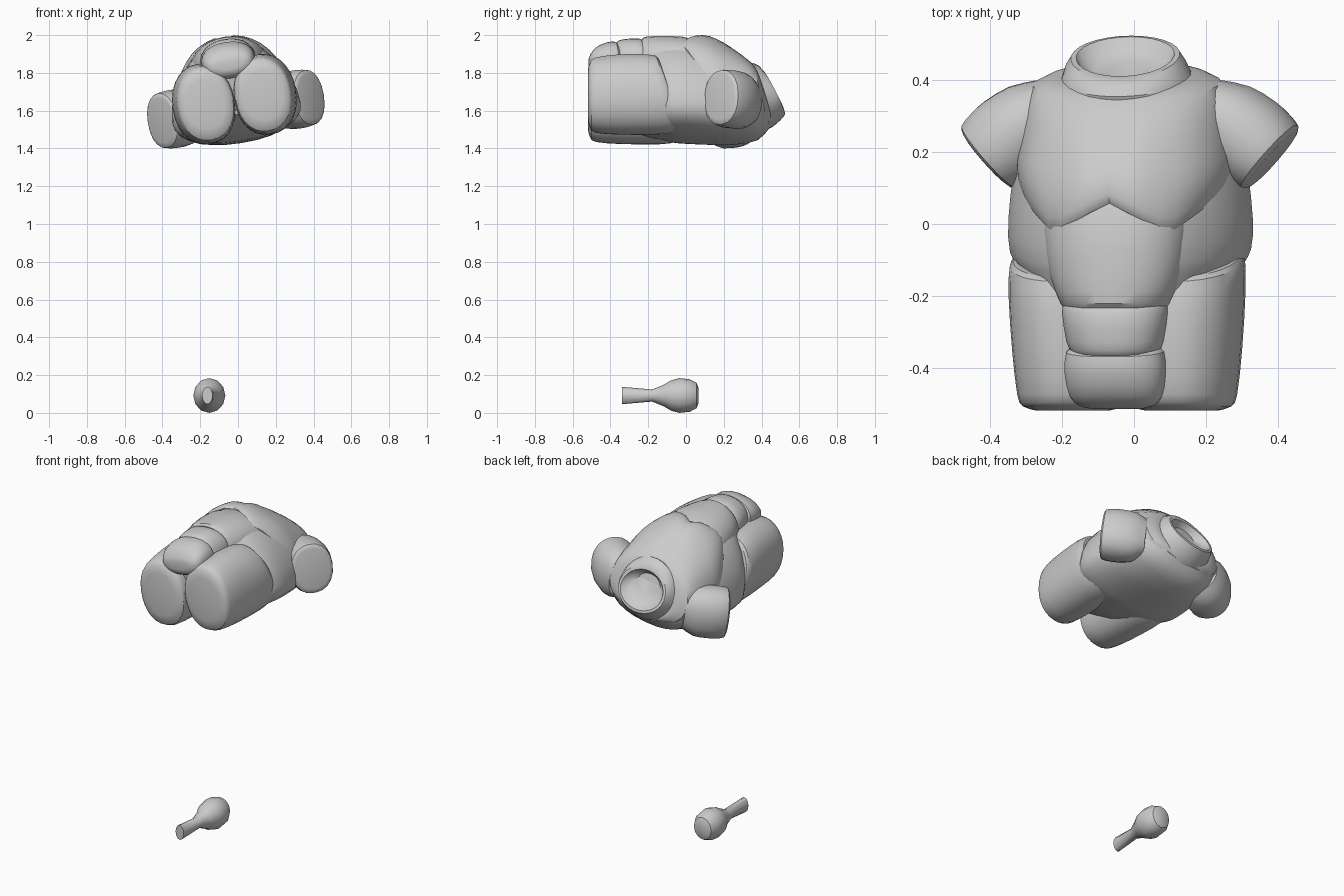
import bpy, bmesh, math
from mathutils import Matrix, Vector

# The torso lies on its back, rolled slightly; local height 0 is z = 1.6
ROLL = Matrix.Translation((-0.01, 0, 1.6)) @ Matrix.Rotation(math.radians(-9), 4, 'Y')


def catmull(a, b, c, d, t):
    return tuple(0.5 * (2 * q + (r - p) * t + (2 * p - 5 * q + 4 * r - s) * t * t
                        + (3 * q - p - 3 * r + s) * t ** 3) for p, q, r, s in zip(a, b, c, d))


def loft(name, rings, matrix=ROLL, sides=28, steps=2, warp=None, et=1.1, eb=0.85):
    """Each ring: y at top, y at bottom, centre x, half width, height of middle, top, bottom."""
    dense = []
    n = len(rings)
    for i in range(n - 1):
        ctl = [rings[max(0, i - 1)], rings[i], rings[i + 1], rings[min(n - 1, i + 2)]]
        dense += [catmull(*ctl, k / steps) for k in range(steps)]
    dense.append(rings[-1])
    bm = bmesh.new()
    loops = []
    for yt, yb, cx, w, mid, top, bot in dense:
        loop = []
        for k in range(sides):
            a = 2 * math.pi * k / sides
            c, s = math.cos(a), math.sin(a)
            e = et if s > 0 else eb
            x = cx + w * math.copysign(abs(c) ** e, c)
            f = abs(s) ** e
            h = mid + (top - mid) * f if s > 0 else mid + (bot - mid) * f
            y = yb + (yt - yb) * (h - bot) / (top - bot)
            p = Vector((x, y, h))
            if warp:
                p = warp(p, s)
            loop.append(bm.verts.new(p))
        loops.append(loop)
    for p, q in zip(loops, loops[1:]):
        for k in range(sides):
            j = (k + 1) % sides
            bm.faces.new((p[k], p[j], q[j], q[k]))
    bm.faces.new(loops[0])
    bm.faces.new(loops[-1])
    bm.transform(matrix)
    bmesh.ops.recalc_face_normals(bm, faces=bm.faces)
    mesh = bpy.data.meshes.new(name)
    bm.to_mesh(mesh)
    bm.free()
    obj = bpy.data.objects.new(name, mesh)
    bpy.context.collection.objects.link(obj)
    bpy.ops.object.select_all(action='DESELECT')
    obj.select_set(True)
    bpy.context.view_layer.objects.active = obj
    bpy.ops.object.shade_smooth_by_angle(angle=math.radians(32))
    return obj


# Back, waist and hips core
loft("torso_core", [
    (-0.47, -0.43, 0, 0.15, 0.06, 0.28, -0.02),
    (-0.30, -0.26, 0, 0.23, 0.00, 0.33, -0.115),
    (-0.18, -0.10, 0, 0.31, -0.02, 0.355, -0.15),
    (-0.12, -0.05, 0, 0.339, -0.01, 0.37, -0.16),
    (0.00, 0.02, 0, 0.344, -0.01, 0.375, -0.165),
    (0.13, 0.15, 0, 0.33, -0.01, 0.35, -0.172),
    (0.22, 0.26, 0, 0.31, 0.00, 0.30, -0.172),
    (0.31, 0.38, 0, 0.29, 0.03, 0.25, -0.15),
    (0.35, 0.44, 0, 0.22, 0.06, 0.22, -0.09)])


# Chest plate with a centre groove and an M-shaped lower edge
def chest_warp(p, s):
    ax = abs(p.x)
    edge = 0.07 - 0.085 * ax / 0.165 if ax < 0.165 else -0.015 + 0.12 * (ax - 0.165) / 0.135
    y = p.y
    p.y += edge * max(0, min(1, 1 - y / 0.25))
    if s > 0:
        p.z -= 0.014 * max(0, 1 - ax / 0.045) * max(0, min(1, (0.36 - y) / 0.1))
    return p


loft("chest_plate", [
    (-0.005, -0.005, 0, 0.275, 0.03, 0.37, -0.08),
    (-0.012, -0.012, 0, 0.29, 0.03, 0.388, -0.10),
    (0.02, 0.02, 0, 0.303, 0.03, 0.400, -0.11),
    (0.10, 0.10, 0, 0.31, 0.03, 0.395, -0.12),
    (0.20, 0.20, 0, 0.305, 0.03, 0.355, -0.12),
    (0.28, 0.33, 0, 0.292, 0.04, 0.305, -0.12),
    (0.345, 0.43, 0, 0.262, 0.06, 0.252, -0.09),
    (0.37, 0.455, 0, 0.19, 0.07, 0.22, -0.06)], sides=40, warp=chest_warp, et=0.96)

# Raised collar with the neck socket hollowed inside
loft("neck_collar", [
    (0.335, 0.43, 0, 0.20, 0.06, 0.245, -0.10),
    (0.355, 0.46, 0, 0.182, 0.07, 0.255, -0.085),
    (0.385, 0.50, 0, 0.168, 0.085, 0.238, -0.05),
    (0.405, 0.525, 0, 0.153, 0.09, 0.216, -0.02),
    (0.412, 0.522, 0, 0.138, 0.09, 0.196, -0.005),
    (0.395, 0.485, 0, 0.12, 0.09, 0.178, 0.008),
    (0.38, 0.458, 0, 0.085, 0.09, 0.155, 0.03)], steps=1, et=1.0, eb=1.0)

# Stomach panels and groin
loft("upper_abdomen", [
    (0.09, 0.09, 0, 0.21, 0.24, 0.365, 0.15),
    (-0.02, -0.02, 0, 0.207, 0.24, 0.392, 0.15),
    (-0.14, -0.14, 0, 0.187, 0.25, 0.396, 0.15),
    (-0.222, -0.222, 0, 0.155, 0.25, 0.392, 0.15),
    (-0.236, -0.236, 0, 0.142, 0.25, 0.37, 0.15)], et=0.95)
loft("lower_abdomen", [
    (-0.22, -0.22, 0, 0.145, 0.26, 0.365, 0.15),
    (-0.25, -0.24, 0, 0.150, 0.26, 0.384, 0.15),
    (-0.33, -0.32, 0, 0.138, 0.26, 0.380, 0.15),
    (-0.365, -0.36, 0, 0.12, 0.26, 0.367, 0.15),
    (-0.378, -0.37, 0, 0.10, 0.26, 0.34, 0.15)], et=0.9)
loft("groin", [
    (-0.345, -0.32, 0, 0.11, 0.27, 0.335, 0.18),
    (-0.37, -0.34, 0, 0.138, 0.27, 0.365, 0.17),
    (-0.42, -0.42, 0, 0.142, 0.27, 0.362, 0.17),
    (-0.475, -0.485, 0, 0.13, 0.26, 0.337, 0.18),
    (-0.505, -0.508, 0, 0.105, 0.255, 0.30, 0.20),
    (-0.515, -0.515, 0, 0.07, 0.25, 0.275, 0.22)], et=0.9)

# Mirrored limbs
for side, label in ((-1, "left"), (1, "right")):
    def m(x):
        return side * x

    loft(label + "_thigh", [
        (-0.145, -0.035, m(0.165), 0.145, 0.06, 0.24, -0.11),
        (-0.16, -0.05, m(0.167), 0.160, 0.06, 0.265, -0.138),
        (-0.24, -0.14, m(0.166), 0.164, 0.06, 0.276, -0.152),
        (-0.36, -0.34, m(0.159), 0.161, 0.06, 0.275, -0.152),
        (-0.475, -0.475, m(0.154), 0.152, 0.06, 0.26, -0.142),
        (-0.508, -0.508, m(0.154), 0.137, 0.06, 0.235, -0.117),
        (-0.52, -0.52, m(0.154), 0.10, 0.06, 0.19, -0.07)], et=0.95, eb=0.9)
    turn = (ROLL @ Matrix.Translation((m(0.401), 0.18, 0.011))
            @ Matrix.Rotation(m(math.radians(49)), 4, 'Z'))
    loft(label + "_upper_arm", [
        (0.0, 0.0, 0, 0.10, 0, 0.12, -0.12),
        (0.01, 0.01, 0, 0.119, 0, 0.144, -0.147),
        (0.05, 0.05, 0, 0.127, 0, 0.15, -0.155),
        (0.10, 0.10, 0, 0.128, 0, 0.152, -0.157),
        (0.18, 0.18, 0, 0.113, 0, 0.145, -0.15),
        (0.25, 0.25, 0, 0.075, 0, 0.11, -0.11)], turn, sides=20, et=0.93, eb=0.9)

# Separate ball joint resting on the ground
BASE = Matrix.Translation((-0.152, 0, 0.092))
loft("ball_joint", [(y, y, x, w, 0, h, -h) for y, x, w, h in (
    (-0.34, -0.01, 0.028, 0.046), (-0.18, -0.004, 0.034, 0.032),
    (-0.12, 0, 0.055, 0.056), (-0.08, 0, 0.075, 0.08), (-0.035, 0, 0.085, 0.092),
    (0.02, 0, 0.080, 0.086), (0.055, 0, 0.060, 0.068), (0.066, 0, 0.035, 0.042))],
     BASE, sides=12, steps=1, et=1.0, eb=1.0)
